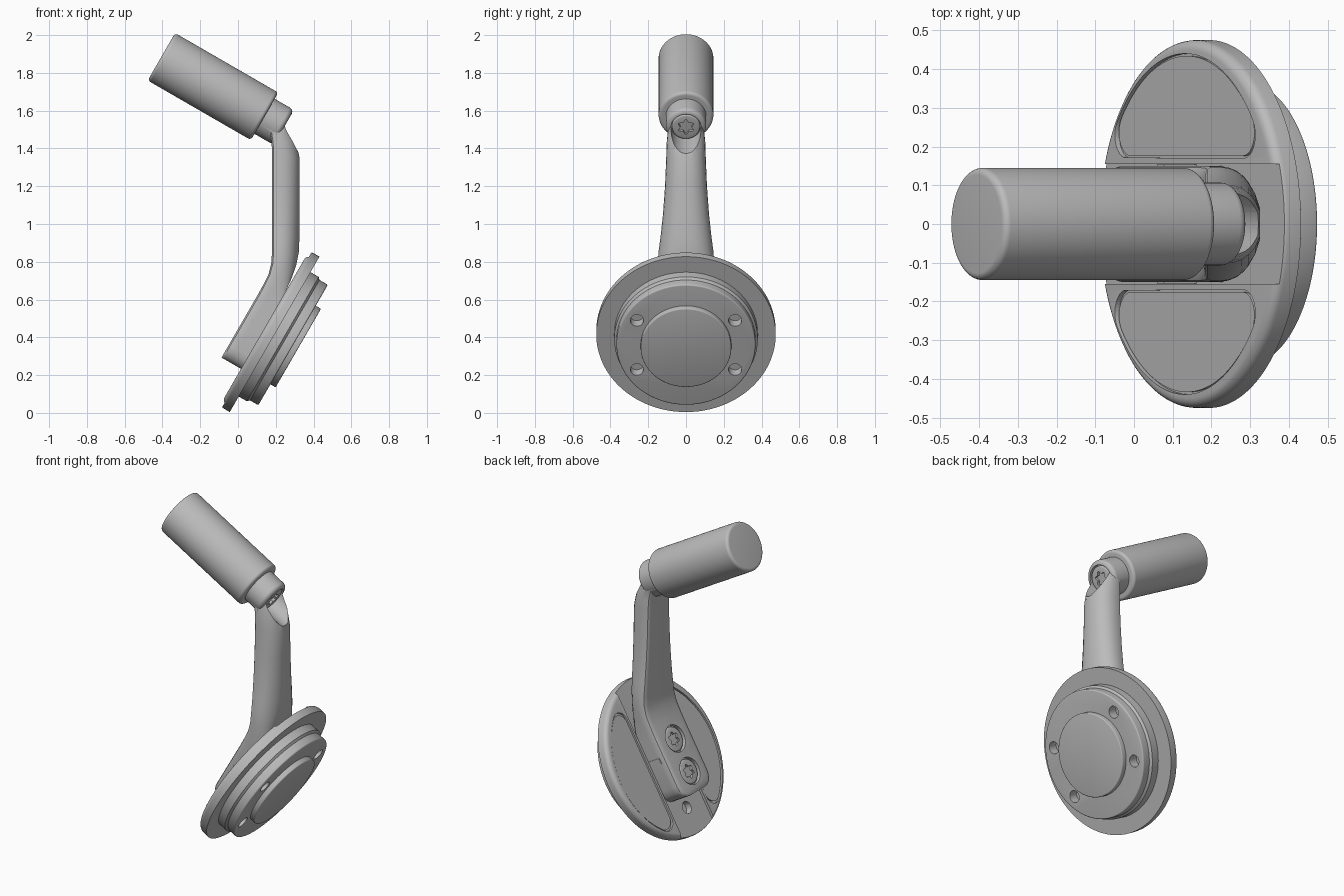
import bpy, bmesh, math
from mathutils import Matrix, Vector

cube = bpy.data.objects.get("Cube")
if cube:
    bpy.data.objects.remove(cube, do_unlink=True)

grey = bpy.data.materials.new("plain_grey")
grey.use_nodes = True
grey.diffuse_color = (0.5, 0.5, 0.5, 1)
grey.node_tree.nodes["Principled BSDF"].inputs["Base Color"].default_value = (0.5, 0.5, 0.5, 1)

# Tilted frame: local x runs up the disc, local y is world y, local z points out of its back
C, S = math.cos(math.radians(30)), 0.5
FRAME = Matrix(((S, 0, -C), (0, 1, 0), (C, 0, S))).to_4x4()
DISC_U, GRIP_U = 0.457, 1.43


def spot(h, u):
    """World x, z of a height and a distance in the tilted frame."""
    p = FRAME @ Vector((u, 0, h))
    return p.x, p.z


def loft(name, rings, matrix=FRAME):
    """Solid skinned over closed rings of equal point count, capped at both ends."""
    bm = bmesh.new()
    loops = [[bm.verts.new(p) for p in ring] for ring in rings]
    n = len(loops[0])
    for a, b in zip(loops, loops[1:]):
        for i in range(n):
            j = (i + 1) % n
            bm.faces.new((a[i], a[j], b[j], b[i]))
    bm.faces.new(loops[0][::-1])
    bm.faces.new(loops[-1])
    bmesh.ops.recalc_face_normals(bm, faces=bm.faces)
    bm.transform(matrix)
    mesh = bpy.data.meshes.new(name)
    bm.to_mesh(mesh)
    bm.free()
    mesh.materials.append(grey)
    obj = bpy.data.objects.new(name, mesh)
    bpy.context.collection.objects.link(obj)
    return obj


def turned(name, profile, u, y=0, n=72):
    """Round part in the tilted frame from (radius, height) pairs."""
    turn = [2 * math.pi * i / n for i in range(n)]
    return loft(name, [[(u + r * math.cos(a), y + r * math.sin(a), h) for a in turn]
                       for r, h in profile])


def prism(name, outline, low, high):
    return loft(name, [[(u, y, h) for u, y in outline] for h in (low, high)])


def combine(obj, tools, operation="DIFFERENCE"):
    """Apply boolean tools to the part and remove them."""
    for tool in tools:
        tool.hide_render = True
        mod = obj.modifiers.new("cut", "BOOLEAN")
        mod.operation, mod.solver, mod.object = operation, "EXACT", tool
        bpy.context.view_layer.objects.active = obj
        bpy.ops.object.modifier_apply(modifier=mod.name)
        bpy.data.objects.remove(tool, do_unlink=True)


def fillet(r, h, size, up, steps=6):
    """Quarter-round profile at a rim, from the wall to the end face."""
    quarter = [math.pi / 2 * i / steps for i in range(steps + 1)]
    return [(r - size + size * math.cos(a), h + up * size * (math.sin(a) - 1)) for a in quarter]


def screw(name, u, top, radius):
    """Flat screw head with a six-lobed socket."""
    head = turned(name, [(radius, top - 0.04)] + fillet(radius, top, 0.008, 1, 3), u, n=40)
    lobes = []
    for i in range(48):
        a = 2 * math.pi * i / 48
        r = radius * (0.5 + 0.1 * math.cos(6 * a))
        lobes.append((u + r * math.cos(a), r * math.sin(a)))
    combine(head, [prism("socket", lobes, top - 0.025, top + 0.02)])
    return head


# Flange with rounded back rim
flange = turned("disc_flange", [(0.475, 0.04)] + fillet(0.475, 0.103, 0.026, 1), DISC_U, n=128)
channel = prism("channel", [(-1, -0.155), (2, -0.155), (2, 0.155), (-1, 0.155)], 0.088, 0.3)
cutters = [channel, turned("floor_hole", [(0.036, 0.05), (0.036, 0.2)], 0.14, n=32)]


def pad_outline(side, shrink):
    """Half-moon with two rounded corners."""
    big, small, base = 0.44 - shrink, 0.06, 0.17 + shrink
    cy = base + small
    cx = math.sqrt((big - small) ** 2 - cy ** 2)
    lean = math.atan2(cy, cx)
    arcs = [(cx, cy, small, -math.pi / 2, lean), (0, 0, big, lean, math.pi - lean),
            (-cx, cy, small, math.pi - lean, 1.5 * math.pi)]
    points = []
    for x, y, r, start, end in arcs:
        steps = 40 if r == big else 10
        for i in range(steps):
            a = start + (end - start) * i / steps
            points.append((DISC_U - 0.015 + x + r * math.cos(a), side * (y + r * math.sin(a))))
    return points


# Half-moon pockets and the pads lying in them
for side in (1, -1):
    cutters.append(prism("pocket", pad_outline(side, 0), 0.09, 0.2))
combine(flange, cutters)
for side, word in ((1, "rear"), (-1, "front")):
    prism(word + "_pad", pad_outline(side, 0.006), 0.085, 0.098)

# Stepped drum with four mounting holes
drum = turned("drum", [(0.38, 0.05), (0.38, -0.01), (0.368, -0.022)]
              + fillet(0.368, -0.073, 0.008, -1, 4), DISC_U, n=128)
combine(drum, [turned("mount_hole", [(0.035, -0.2), (0.035, -0.015)], DISC_U + du, y, 32)
               for du in (0.15, -0.15) for y in (0.26, -0.26)])
boss = turned("boss", [(0.24, -0.06)] + fillet(0.24, -0.105, 0.006, -1, 3), DISC_U, n=96)

# Arm stations: back point, front point, half width, roundness
stations = []
for u, half in ((0.21, 0.085), (0.216, 0.108), (0.232, 0.13), (0.258, 0.145),
                (0.29, 0.15), (0.45, 0.15), (0.6, 0.15)):
    stations.append((spot(0.222, u), spot(0.08, u), half, 0))
stations += [
    ((0.135, 0.68), (0.255, 0.64), 0.15, 0.1),
    ((0.162, 0.735), (0.287, 0.71), 0.15, 0.35),
    ((0.176, 0.79), (0.312, 0.78), 0.149, 0.7),
    ((0.18, 0.85), (0.326, 0.85), 0.146, 1),
    ((0.18, 0.93), (0.33, 0.93), 0.135, 1),
    ((0.18, 1.05), (0.33, 1.05), 0.122, 1),
    ((0.18, 1.2), (0.33, 1.2), 0.111, 1),
    ((0.18, 1.37), (0.33, 1.35), 0.104, 1),
    ((0.178, 1.43), (0.312, 1.44), 0.102, 1),
    ((0.17, 1.49), (0.28, 1.53), 0.095, 1)]
half_section = [(0, 0.8), (0.02, 0.9), (0.06, 0.97), (0.13, 1), (0.35, 1), (0.5, 0.97),
                (0.65, 0.89), (0.78, 0.76), (0.89, 0.57), (0.97, 0.3)]
rings = []
for back, front, half, roundness in stations:
    ring = []
    for side, pts in ((1, half_section), (-1, half_section[::-1])):
        for t, y in pts:
            if t > 0.2:
                y = 1 + (y - 1) * roundness
            ring.append((back[0] + t * (front[0] - back[0]), side * half * y,
                         back[1] + t * (front[1] - back[1])))
    rings.append(ring)
arm = loft("arm", rings, Matrix.Identity(4))

# Neck joins the arm to the grip, with a bore for its screw
neck = turned("neck", [(0.107, 0.69)] + fillet(0.107, 0.545, 0.025, -1), GRIP_U)
combine(arm, [neck], "UNION")
combine(arm, [turned("bore", [(0.08, 0.565), (0.08, 0.1)], GRIP_U, n=48)])
combine(arm, [turned("screw_recess", [(0.08, 0.2), (0.08, 0.3)], u, n=48) for u in (0.33, 0.53)])

# Screws
screw("lower_screw", 0.33, 0.214, 0.072)
screw("upper_screw", 0.53, 0.214, 0.072)
neck_screw = screw("neck_screw", GRIP_U, 0, 0.074)
axis = Vector((C, 0, -S))
centre = FRAME @ Vector((GRIP_U, 0, 0))
flip = Matrix.Rotation(math.pi, 4, "Y")
neck_screw.data.transform(Matrix.Translation(centre - axis * 0.548)
                          @ FRAME @ flip @ FRAME.inverted() @ Matrix.Translation(-centre))

# Small locating ribs on the arm sides
for side, word in ((1, "rear"), (-1, "front")):
    prism(word + "_rib", [(u, side * y) for u, y in
                          ((0.44, 0.14), (0.475, 0.14), (0.475, 0.154), (0.44, 0.154))], 0.085, 0.185)

# Grip
turned("grip", fillet(0.145, 0.663, 0.018, -1)[::-1] + fillet(0.145, 1.294, 0.018, 1), GRIP_U, n=96)

# Smooth round walls, sharp edges kept
for obj in bpy.context.collection.objects:
    if obj.type == "MESH":
        bpy.ops.object.select_all(action="DESELECT")
        obj.select_set(True)
        bpy.context.view_layer.objects.active = obj
        bpy.ops.object.shade_smooth_by_angle(angle=math.radians(32))
